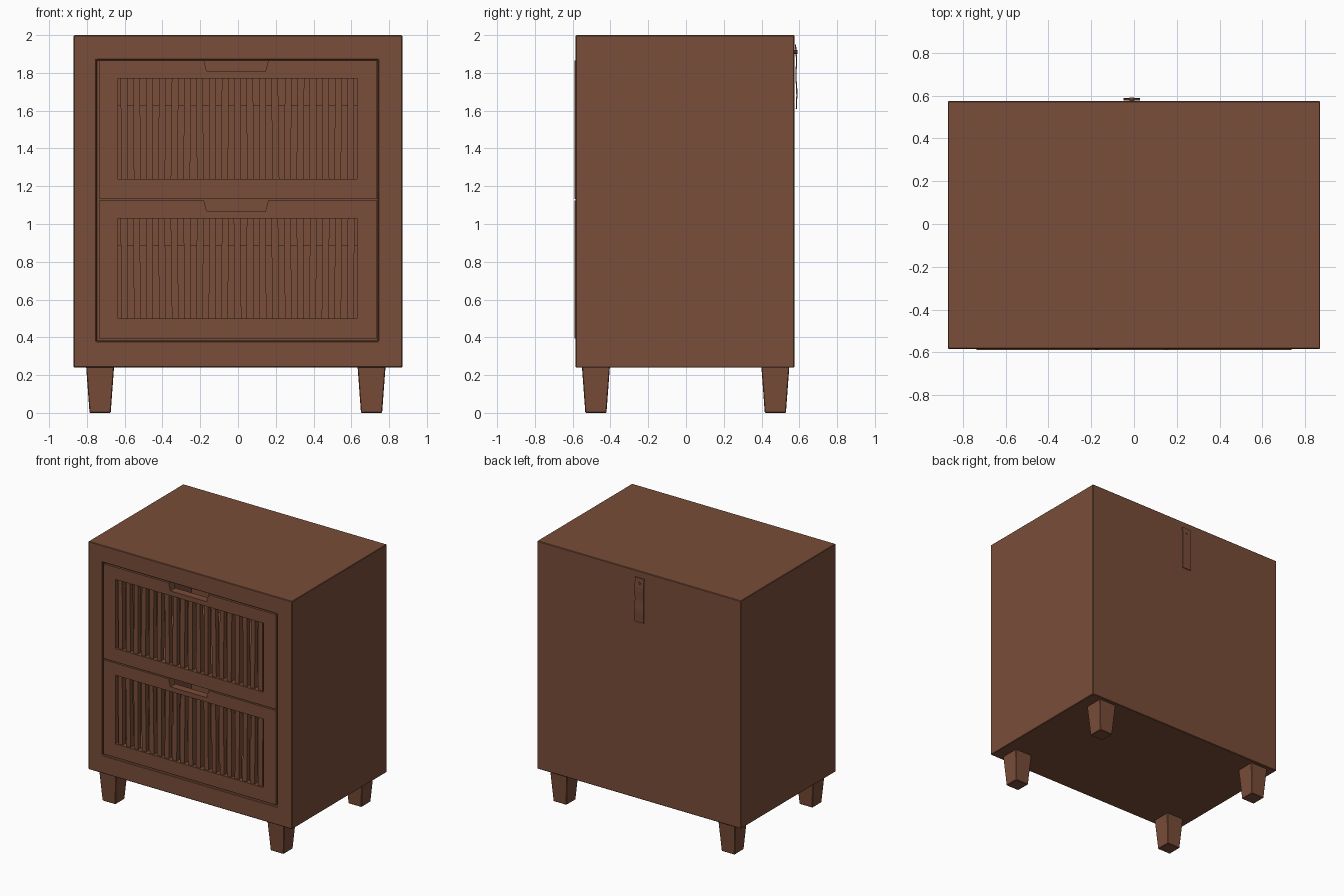
import bpy, bmesh, random
from math import radians, sin
from mathutils import Vector

if "Cube" in bpy.data.objects:
    bpy.data.objects.remove(bpy.data.objects["Cube"])

random.seed(4)
wood = bpy.data.materials.new("walnut brown")
wood.diffuse_color = (0.188, 0.074, 0.040, 1)
wood.use_nodes = True
wood.node_tree.nodes["Principled BSDF"].inputs["Base Color"].default_value = wood.diffuse_color


def finish(name, bm):
    bmesh.ops.recalc_face_normals(bm, faces=bm.faces)
    me = bpy.data.meshes.new(name)
    bm.to_mesh(me)
    bm.free()
    ob = bpy.data.objects.new(name, me)
    bpy.context.collection.objects.link(ob)
    me.materials.append(wood)
    return ob


def add_box(bm, x0, x1, y0, y1, z0, z1):
    vs = bmesh.ops.create_cube(bm, size=1)["verts"]
    for v in vs:
        v.co = (x1 if v.co.x > 0 else x0, y1 if v.co.y > 0 else y0, z1 if v.co.z > 0 else z0)
    return vs


def bevel(ob, width):
    m = ob.modifiers.new("soft edges", "BEVEL")
    m.width = width
    m.segments = 1
    m.limit_method = 'ANGLE'


def plate(name, loops, y0, y1):
    """Flat plate in the xz plane with holes, from y0 to y1."""
    cu = bpy.data.curves.new(name, 'CURVE')
    cu.dimensions = '2D'
    cu.fill_mode = 'BOTH'
    cu.extrude = (y1 - y0) / 2
    for pts in loops:
        s = cu.splines.new('POLY')
        s.points.add(len(pts) - 1)
        for p, (x, z) in zip(s.points, pts):
            p.co = (x, z, 0, 1)
        s.use_cyclic_u = True
    tmp = bpy.data.objects.new(name + "_outline", cu)
    bpy.context.collection.objects.link(tmp)
    bpy.context.view_layer.update()
    me = bpy.data.meshes.new_from_object(tmp.evaluated_get(bpy.context.evaluated_depsgraph_get()))
    bpy.data.objects.remove(tmp)
    bm = bmesh.new()
    bm.from_mesh(me)
    for v in bm.verts:
        v.co = Vector((v.co.x, (y0 + y1) / 2 - v.co.z, v.co.y))
    for f in bm.faces:
        f.smooth = False
        f.material_index = 0
    bmesh.ops.remove_doubles(bm, verts=bm.verts, dist=1e-5)
    return finish(name, bm)


# Carcass with a deep recess in the front
bm = bmesh.new()
add_box(bm, -0.87, 0.87, -0.584, 0.574, 0.24, 2.0)
bm.normal_update()
front = min(bm.faces, key=lambda f: f.calc_center_median().y)
bmesh.ops.inset_region(bm, faces=[front], thickness=0.1)
c = front.calc_center_median()
for v in front.verts:
    v.co.x = 0.742 if v.co.x > c.x else -0.75
    v.co.z = 1.87 if v.co.z > c.z else 0.38
back = bmesh.ops.extrude_discrete_faces(bm, faces=[front])["faces"][0]
bmesh.ops.translate(bm, verts=back.verts, vec=(0, 1.08, 0))
bevel(finish("cabinet_body", bm), 0.004)

# Two drawers: slatted front with finger notch, and a box behind
drawers = {"lower": (0.395, 1.124, 0.50, 1.03, 0.89),
           "upper": (1.133, 1.865, 1.237, 1.77, 1.63)}
for label, (z0, z1, h0, h1, box_top) in drawers.items():
    yf = -0.589
    outline = [(-0.737, z0), (0.737, z0), (0.737, z1), (0.16, z1), (0.145, z1 - 0.058),
               (-0.165, z1 - 0.058), (-0.18, z1), (-0.737, z1)]
    hole = [(-0.635, h0), (-0.635, h1), (0.63, h1), (0.63, h0)]
    plate(label + "_drawer_front", [outline, hole], yf, yf + 0.06)

    # Vertical slats, each leaning very slightly
    bm = bmesh.new()
    count = 19
    pitch = 1.265 / count
    for i in range(count):
        x = -0.635 + pitch * (i + 0.5)
        lean = random.uniform(-0.004, 0.004)
        for v in add_box(bm, x - 0.018, x + 0.018, yf + 0.012, yf + 0.05, h0, h1):
            v.co.x += lean if v.co.z > h0 + 0.1 else -lean
    finish(label + "_drawer_slats", bm)

    # Drawer box: floor, sides and back
    bm = bmesh.new()
    b0 = z0 + 0.03
    add_box(bm, -0.70, 0.70, yf + 0.06, 0.42, b0, b0 + 0.03)
    add_box(bm, -0.70, -0.67, yf + 0.06, 0.42, b0 + 0.03, box_top)
    add_box(bm, 0.67, 0.70, yf + 0.06, 0.42, b0 + 0.03, box_top)
    add_box(bm, -0.67, 0.67, 0.39, 0.42, b0 + 0.03, box_top)
    finish(label + "_drawer_box", bm)

# Tapered legs
for side, cx in (("left", -0.73), ("right", 0.707)):
    for end, cy in (("front", -0.477), ("back", 0.473)):
        bm = bmesh.new()
        for v in add_box(bm, -1, 1, -1, 1, 0, 0.245):
            half = 0.074 if v.co.z > 0.1 else 0.056
            v.co.x = cx + half * v.co.x
            v.co.y = cy + half * v.co.y
        bevel(finish(f"{end}_{side}_leg", bm), 0.004)

# Hanging strap on the back, gently waved, with a small pin
bm = bmesh.new()
rows = []
n = 10
for i in range(n + 1):
    t = i / n
    z = 1.95 - 0.34 * t
    y = 0.577 + 0.004 * sin(t * 6.3) ** 2 + 0.004 * t
    rows.append([bm.verts.new((x, yy, z)) for x, yy in
                 ((-0.048, y), (0.028, y), (0.028, y + 0.006), (-0.048, y + 0.006))])
for a, b in zip(rows, rows[1:]):
    for k in range(4):
        bm.faces.new((a[k], a[(k + 1) % 4], b[(k + 1) % 4], b[k]))
bm.faces.new(rows[0])
bm.faces.new(rows[-1])
finish("back_strap", bm)

bpy.ops.mesh.primitive_cylinder_add(vertices=12, radius=0.01, depth=0.02,
                                    location=(-0.01, 0.58, 1.91), rotation=(radians(90), 0, 0))
pin = bpy.context.object
pin.name = "strap_pin"
pin.data.materials.append(wood)
